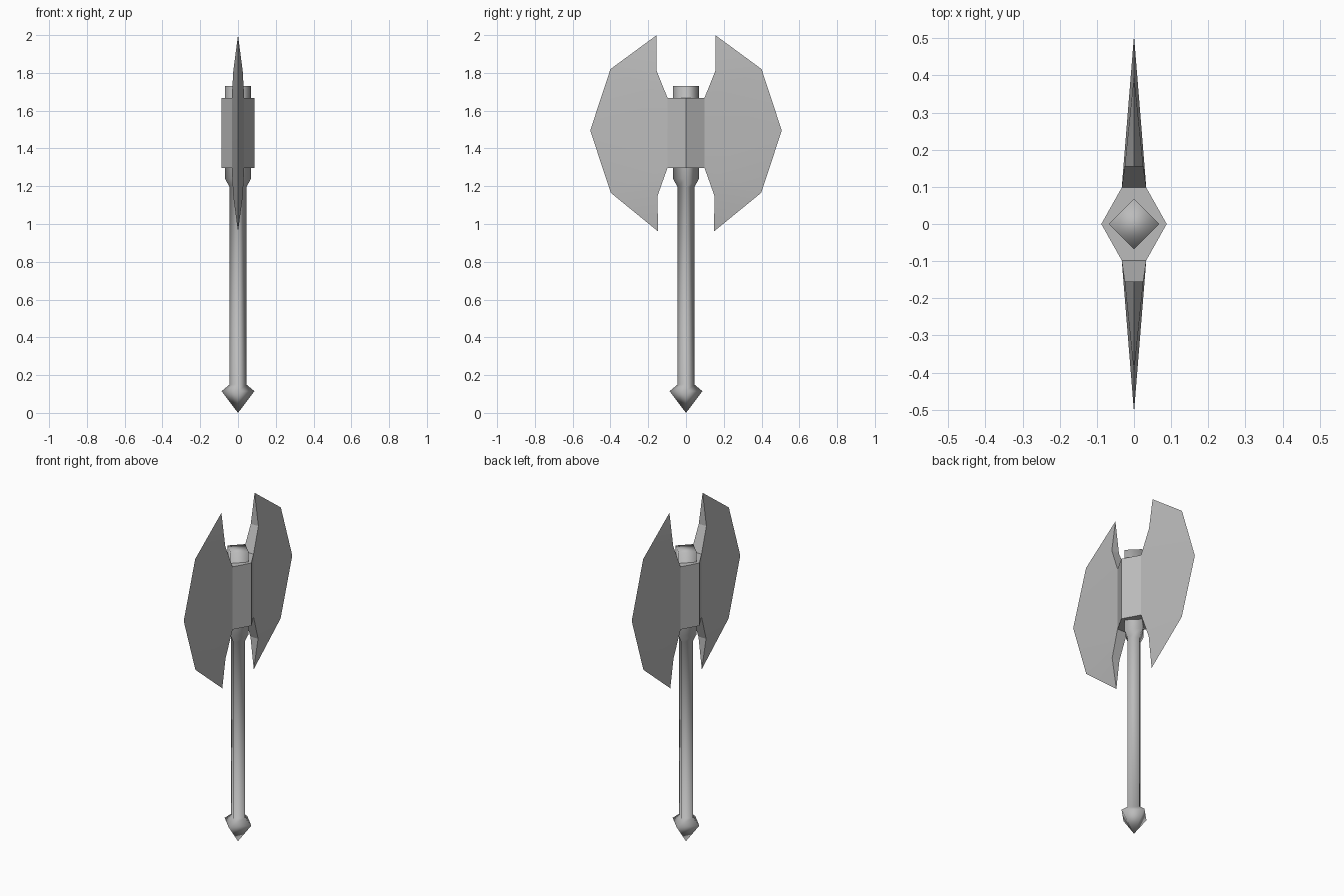
import bpy
import bmesh
import math

if "Cube" in bpy.data.objects:
    bpy.data.objects.remove(bpy.data.objects["Cube"])

steel = bpy.data.materials.new("grey")
steel.diffuse_color = (0.5, 0.5, 0.5, 1)
steel.use_nodes = True
steel.node_tree.nodes["Principled BSDF"].inputs["Base Color"].default_value = steel.diffuse_color


def finish(name, bm, smooth_angle):
    bmesh.ops.recalc_face_normals(bm, faces=bm.faces[:])
    mesh = bpy.data.meshes.new(name)
    bm.to_mesh(mesh)
    bm.free()
    mesh.materials.append(steel)
    obj = bpy.data.objects.new(name, mesh)
    bpy.context.collection.objects.link(obj)
    bpy.ops.object.select_all(action='DESELECT')
    obj.select_set(True)
    bpy.context.view_layer.objects.active = obj
    bpy.ops.object.shade_smooth_by_angle(angle=math.radians(smooth_angle))
    return obj


# Haft: four-sided rings with corners on the axes, pointed pommel to top cap
bm = bmesh.new()
tip = bm.verts.new((0, 0, 0))
rings = []
for r, z in [(0.087, 0.115), (0.045, 0.15), (0.045, 1.195),
             (0.068, 1.24), (0.068, 1.73)]:
    rings.append([bm.verts.new((r * math.cos(i * math.pi / 2),
                                r * math.sin(i * math.pi / 2), z)) for i in range(4)])
for i in range(4):
    j = (i + 1) % 4
    bm.faces.new((tip, rings[0][j], rings[0][i]))
    for a, b in zip(rings, rings[1:]):
        bm.faces.new((a[i], a[j], b[j], b[i]))
bm.faces.new(rings[-1])
finish("haft", bm, 180)

# Head socket: six-sided block between the blades
bm = bmesh.new()
outline = [(0.088, 0), (0.033, 0.098), (-0.033, 0.098),
           (-0.088, 0), (-0.033, -0.098), (0.033, -0.098)]
low = [bm.verts.new((x, y, 1.297)) for x, y in outline]
high = [bm.verts.new((x, y, 1.668)) for x, y in outline]
for i in range(6):
    j = (i + 1) % 6
    if i not in (1, 4):  # the blades close these two sides
        bm.faces.new((low[i], low[j], high[j], high[i]))
bm.faces.new(low)
bm.faces.new(high)
finish("head_socket", bm, 20)


# Blades: thick at the socket, narrowing to a sharp outer rim
def blade(name, side):
    bm = bmesh.new()
    inner = [(0.033, 0.098, 1.668), (0.025, 0.155, 1.81),
             (0.025, 0.152, 1.145), (0.033, 0.098, 1.297)]
    rim = [bm.verts.new((0, side * y, z)) for y, z in
           [(0.155, 2.0), (0.40, 1.82), (0.507, 1.495), (0.398, 1.165), (0.147, 0.96)]]
    c, d, e, f, k = rim
    flanks = []
    for s in (1, -1):
        a, b, g, h = [bm.verts.new((s * x, side * y, z)) for x, y, z in inner]
        for face in [(b, c, d), (a, b, d), (a, d, e), (a, e, h),
                     (h, e, f), (h, f, g), (g, f, k)]:
            bm.faces.new(face)
        flanks.append((a, b, g, h))
    (a, b, g, h), (a2, b2, g2, h2) = flanks
    # Notch walls facing the haft
    for face in [(a, a2, b2, b), (b, b2, c), (h, g, g2, h2), (g, k, g2), (a, h, h2, a2)]:
        bm.faces.new(face)
    finish(name, bm, 10)


blade("front_blade", -1)
blade("back_blade", 1)
